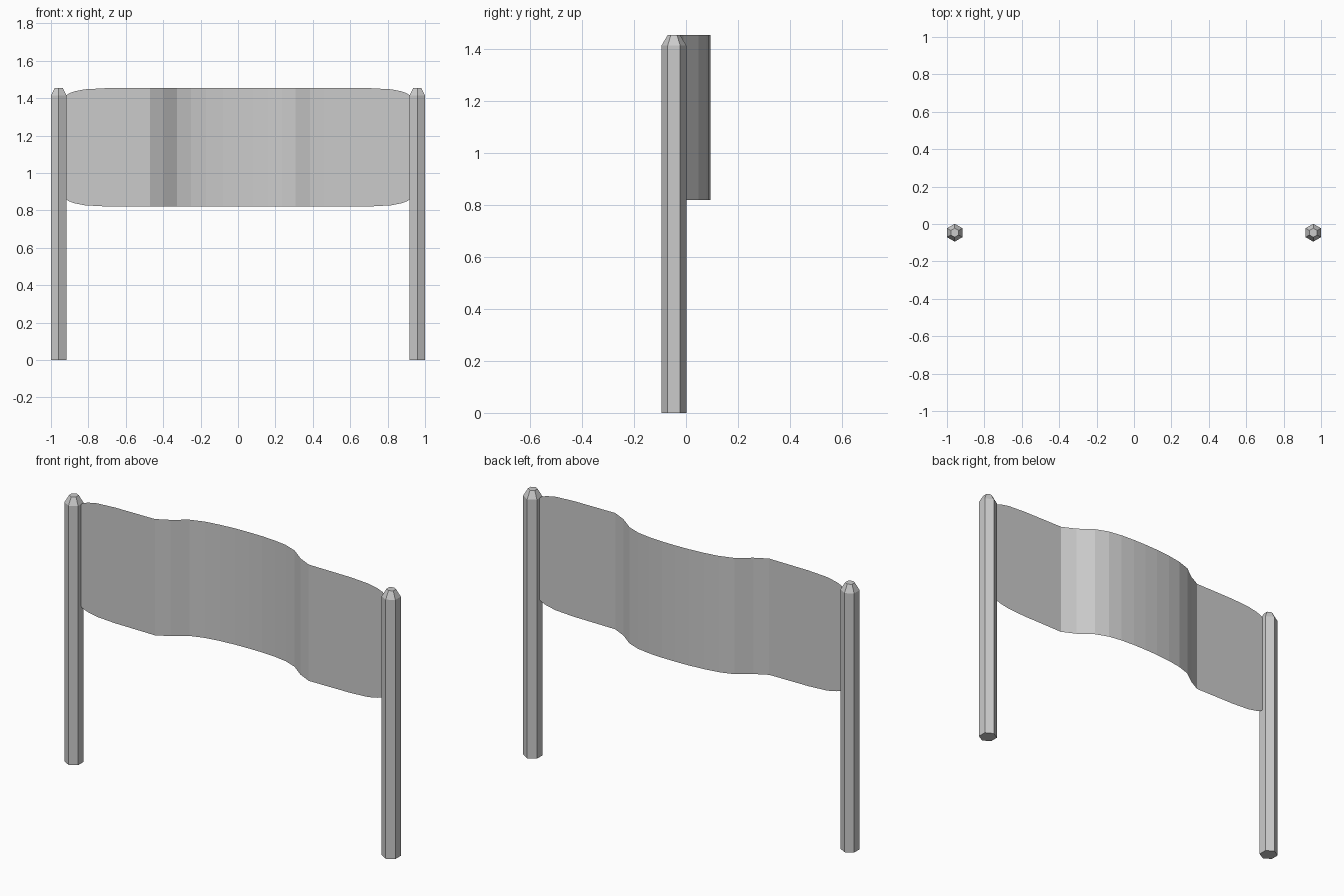
import bpy, bmesh, math

if "Cube" in bpy.data.objects:
    bpy.data.objects.remove(bpy.data.objects["Cube"])

POST_X, POST_Y, R = 0.9585, -0.0465, 0.0478
SHOULDER, TOP, MID_Z = 1.415, 1.455, 1.1375


def make_object(name, bm):
    bmesh.ops.recalc_face_normals(bm, faces=bm.faces)
    mesh = bpy.data.meshes.new(name)
    bm.to_mesh(mesh)
    bm.free()
    ob = bpy.data.objects.new(name, mesh)
    bpy.context.collection.objects.link(ob)


# Hexagonal post with a chamfered top, corners pointing front and back
def make_post(name, x):
    bm = bmesh.new()
    rings = []
    for z, r in ((0, R), (SHOULDER, R), (TOP, 0.024)):
        rings.append([bm.verts.new((x + r * math.sin(k * math.pi / 3),
                                    POST_Y + r * math.cos(k * math.pi / 3), z))
                      for k in range(6)])
    for a, b in zip(rings, rings[1:]):
        for k in range(6):
            j = (k + 1) % 6
            bm.faces.new((a[k], a[j], b[j], b[k]))
    bm.faces.new(rings[0])
    bm.faces.new(rings[-1])
    make_object(name, bm)


make_post("left_post", -POST_X)
make_post("right_post", POST_X)

# Banner: single sheet; (x, bulge towards the back, half height)
H = TOP - MID_Z
profile = [
    (-0.917, 0, 0.278), (-0.905, 0, 0.288), (-0.875, 0, 0.299),
    (-0.82, 0, 0.310), (-0.71, 0, 0.316), (-0.47, 0, H),
    (-0.40, 0.037, H), (-0.326, 0.092, H), (-0.25, 0.117, H),
    (-0.17, 0.130, H), (-0.08, 0.138, H), (0.0, 0.1405, H),
    (0.08, 0.140, H), (0.16, 0.135, H), (0.235, 0.123, H),
    (0.308, 0.095, H), (0.384, 0.037, H), (0.46, 0, H),
    (0.71, 0, 0.316), (0.82, 0, 0.310), (0.875, 0, 0.299),
    (0.905, 0, 0.288), (0.917, 0, 0.278),
]
bm = bmesh.new()
columns = [(bm.verts.new((x, POST_Y + d, MID_Z - h)),
            bm.verts.new((x, POST_Y + d, MID_Z + h))) for x, d, h in profile]
for (a, b), (c, e) in zip(columns, columns[1:]):
    bm.faces.new((a, c, e, b))
make_object("banner", bm)
